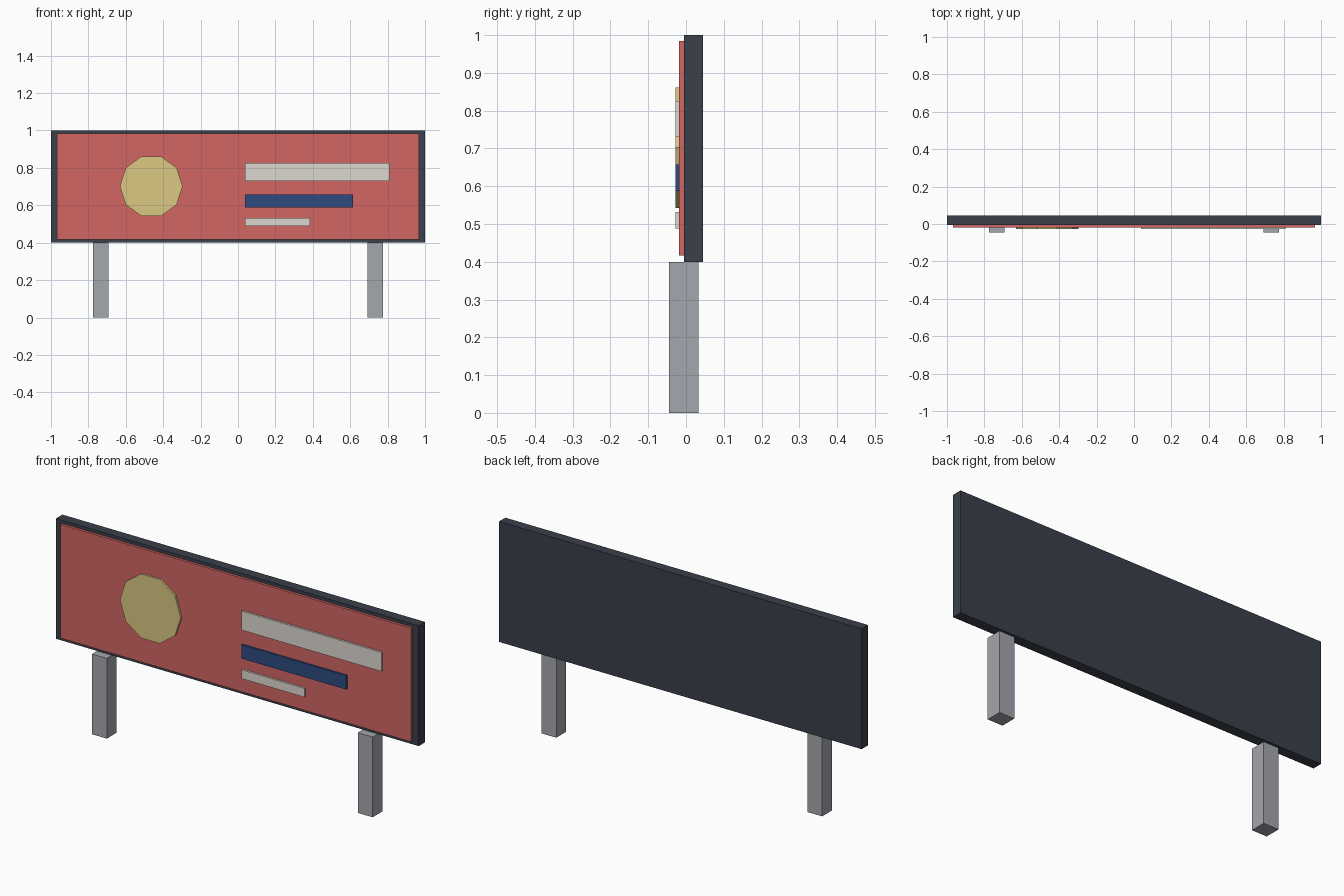
import bpy
import math

if "Cube" in bpy.data.objects:
    bpy.data.objects.remove(bpy.data.objects["Cube"])


def material(name, rgb):
    mat = bpy.data.materials.new(name)
    mat.diffuse_color = (*rgb, 1.0)
    mat.use_nodes = True
    mat.node_tree.nodes["Principled BSDF"].inputs["Base Color"].default_value = mat.diffuse_color
    return mat


DARK = material("dark_frame", (0.042, 0.05, 0.069))
RED = material("red", (0.64, 0.133, 0.125))
YELLOW = material("yellow", (0.70, 0.58, 0.22))
CREAM = material("cream", (0.73, 0.69, 0.63))
BLUE = material("blue", (0.028, 0.07, 0.22))
GREY = material("post_grey", (0.37, 0.385, 0.42))


def finish(name, mat):
    obj = bpy.context.object
    bpy.ops.object.transform_apply(location=False, rotation=True, scale=True)
    obj.name = obj.data.name = name
    obj.data.materials.append(mat)
    return obj


def box(name, x, y, z, mat):
    """Box from (min, max) pairs on each axis."""
    spans = (x, y, z)
    bpy.ops.mesh.primitive_cube_add(size=1, location=[(a + b) / 2 for a, b in spans])
    bpy.context.object.scale = [b - a for a, b in spans]
    return finish(name, mat)


# Layer depths, from back to front
BACK, BOARD_FRONT, PANEL_FRONT, GRAPHIC_FRONT = 0.045, -0.005, -0.018, -0.028
graphic_y = (GRAPHIC_FRONT, PANEL_FRONT)

# Backing board and raised face panel
box("backing_board", (-1, 1), (BOARD_FRONT, BACK), (0.4, 1.0), DARK)
box("face_panel", (-0.967, 0.967), (PANEL_FRONT, BOARD_FRONT), (0.417, 0.984), RED)

# Ten-sided emblem disc
bpy.ops.mesh.primitive_cylinder_add(
    vertices=10, radius=0.168, depth=PANEL_FRONT - GRAPHIC_FRONT,
    location=(-0.464, sum(graphic_y) / 2, 0.702),
    rotation=(math.pi / 2, 0, math.pi))
disc = finish("emblem_disc", YELLOW)
# Turn so that corners point left and right
disc.rotation_euler.y = math.radians(18)

# Left-aligned stripes, shorter towards the bottom
for name, right, z, mat in (
    ("top_stripe", 0.81, (0.73, 0.825), CREAM),
    ("middle_stripe", 0.616, (0.588, 0.657), BLUE),
    ("bottom_stripe", 0.386, (0.488, 0.532), CREAM),
):
    box(name, (0.038, right), graphic_y, z, mat)

# Support posts
for side, cx in (("left", -0.733), ("right", 0.733)):
    box(f"{side}_post", (cx - 0.041, cx + 0.041), (-0.045, 0.033), (0, 0.4), GREY)
